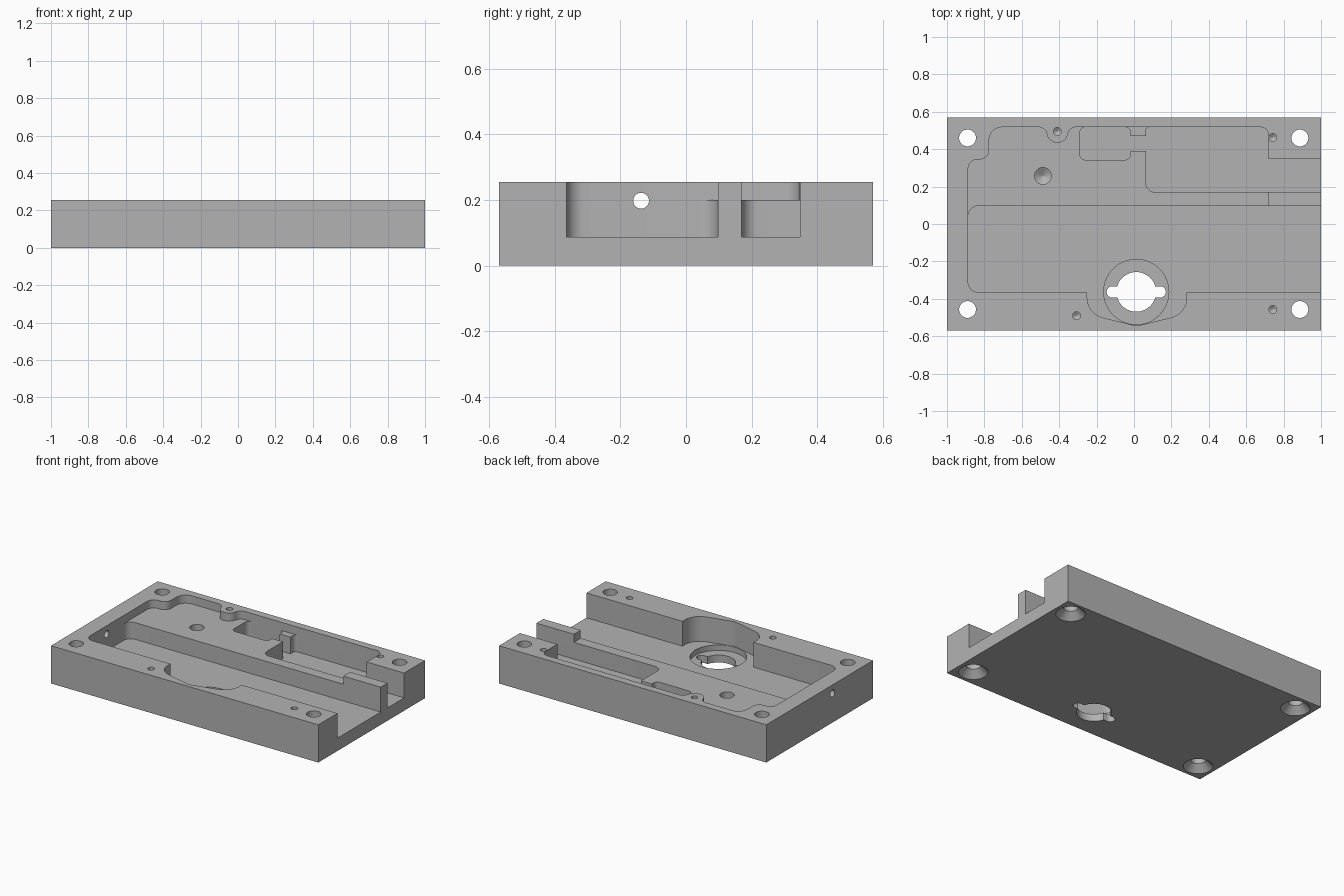
import bpy, bmesh, math
from mathutils import Vector, Matrix

if "Cube" in bpy.data.objects:
    bpy.data.objects.remove(bpy.data.objects["Cube"])

TOP, SHELF, FLOOR, OVER = 0.255, 0.2, 0.087, 0.4

metal = bpy.data.materials.new("plain_grey")
metal.use_nodes = True
grey = (0.45, 0.45, 0.45, 1)
metal.diffuse_color = grey
metal.node_tree.nodes["Principled BSDF"].inputs["Base Color"].default_value = grey


def add_object(name, bm):
    bmesh.ops.recalc_face_normals(bm, faces=bm.faces)
    mesh = bpy.data.meshes.new(name)
    bm.to_mesh(mesh)
    bm.free()
    mesh.materials.append(metal)
    obj = bpy.data.objects.new(name, mesh)
    bpy.context.collection.objects.link(obj)
    return obj


def rounded(corners, steps=8):
    """Turn (x, y, radius) corners into an outline with rounded corners."""
    out = []
    for i, (x, y, r) in enumerate(corners):
        p = Vector((x, y))
        if r == 0:
            out.append(p)
            continue
        a = (Vector(corners[i - 1][:2]) - p).normalized()
        b = (Vector(corners[(i + 1) % len(corners)][:2]) - p).normalized()
        half = a.angle(b) / 2
        centre = p + (a + b).normalized() * (r / math.sin(half))
        start = p + a * (r / math.tan(half)) - centre
        end = p + b * (r / math.tan(half)) - centre
        turn = start.angle_signed(end)
        for k in range(steps + 1):
            out.append(centre + Matrix.Rotation(-turn * k / steps, 2) @ start)
    return out


def prism(name, corners, z0, z1):
    bm = bmesh.new()
    face = bm.faces.new([bm.verts.new((p.x, p.y, z0)) for p in rounded(corners)])
    top = bmesh.ops.extrude_face_region(bm, geom=[face])["geom"]
    moved = [v for v in top if isinstance(v, bmesh.types.BMVert)]
    bmesh.ops.translate(bm, verts=moved, vec=(0, 0, z1 - z0))
    return add_object(name, bm)


def box(name, x0, x1, y0, y1, z0, z1, r=0):
    return prism(name, [(x0, y0, r), (x1, y0, r), (x1, y1, r), (x0, y1, r)], z0, z1)


def turned(name, x, y, profile, sides=40):
    """Closed solid of revolution from (radius, height) pairs."""
    bm = bmesh.new()
    rings = [[bm.verts.new((x + r * math.cos(math.tau * i / sides),
                            y + r * math.sin(math.tau * i / sides), z))
              for i in range(sides)] for r, z in profile]
    for low, high in zip(rings, rings[1:]):
        for i in range(sides):
            j = (i + 1) % sides
            bm.faces.new((low[i], low[j], high[j], high[i]))
    bm.faces.new(rings[0][::-1])
    bm.faces.new(rings[-1])
    return add_object(name, bm)


def drill(name, x, y, r, tip, surface):
    """Blind drilled hole with a conical end."""
    return turned(name, x, y, [(0.002, tip), (r, tip + r * 0.6), (r, surface + 0.1)], 24)


# Solid plate
plate = box("base_plate", -1, 1, -0.57, 0.57, 0, TOP)
cutters = []

# Shallow shelf, with a scalloped rear wall around one screw hole
cutters.append(prism("shelf_cut", [
    (-0.887, -0.2, 0), (0.72, -0.2, 0), (0.72, 0.518, 0.045),
    (-0.345, 0.518, 0.045), (-0.365, 0.435, 0.054), (-0.455, 0.435, 0.054),
    (-0.475, 0.518, 0.045), (-0.775, 0.518, 0.07), (-0.775, 0.345, 0.05),
    (-0.887, 0.345, 0.05)], SHELF, OVER))

# Long channel, open on the side
cutters.append(prism("channel_cut", [
    (-0.887, -0.365, 0.055), (1.1, -0.365, 0), (1.1, 0.097, 0),
    (-0.887, 0.097, 0.055)], FLOOR, OVER))

# Lobe of the channel around the keyhole
cutters.append(prism("lobe_cut", [
    (-0.25, -0.2, 0), (-0.25, -0.48, 0.11), (0.015, -0.545, 0.1),
    (0.282, -0.48, 0.11), (0.282, -0.2, 0)], FLOOR, OVER))

# Rear pockets and the slot joining them
cutters.append(prism("rear_pocket_cut", [
    (0.063, 0.17, 0.05), (1.1, 0.17, 0), (1.1, 0.347, 0), (0.72, 0.347, 0),
    (0.72, 0.518, 0.045), (0.063, 0.518, 0.02)], FLOOR, OVER))
cutters.append(box("small_pocket_cut", -0.29, -0.018, 0.343, 0.518, FLOOR, OVER, 0.03))
cutters.append(box("slot_cut", -0.1, 0.15, 0.39, 0.47, FLOOR, OVER))

# Keyhole with its round seat
KX, KY = 0.012, -0.363
cutters.append(turned("seat_cut", KX, KY, [(0.174, 0.05), (0.174, 0.15)], 64))
cutters.append(turned("keyhole_cut", KX, KY, [(0.106, -0.1), (0.106, 0.15)], 48))
cutters.append(box("key_slot_cut", KX - 0.158, KX + 0.158, KY - 0.03, KY + 0.03,
                   -0.1, 0.15, 0.0295))

# Corner screw holes, countersunk underneath
for x in (-0.89, 0.887):
    for y in (-0.457, 0.46):
        cutters.append(turned("corner_hole_cut", x, y, [
            (0.1, -0.01), (0.045, 0.045), (0.045, OVER)]))

# Blind holes
for x, y in ((-0.41, 0.495), (0.742, 0.462), (0.742, -0.457), (-0.307, -0.49)):
    cutters.append(drill("small_hole_cut", x, y, 0.021, 0.1, TOP))
cutters.append(drill("shelf_hole_cut", -0.487, 0.257, 0.045, 0.1, SHELF))

# Sideways hole through the end wall
side_hole = turned("side_hole_cut", 0, 0, [(0.024, -0.1), (0.024, 0.2)], 24)
side_hole.data.transform(Matrix.Translation((-1, -0.137, 0.198))
                         @ Matrix.Rotation(math.pi / 2, 4, 'Y'))
cutters.append(side_hole)

# Cut everything out of the plate
for cutter in cutters:
    cutter.hide_render = True
    mod = plate.modifiers.new(cutter.name, 'BOOLEAN')
    mod.operation = 'DIFFERENCE'
    mod.solver = 'EXACT'
    mod.object = cutter
bpy.context.view_layer.update()
result = bpy.data.meshes.new_from_object(
    plate.evaluated_get(bpy.context.evaluated_depsgraph_get()))
plate.modifiers.clear()
plate.data = result
for cutter in cutters:
    bpy.data.objects.remove(cutter)

# Smooth the round walls, keep the edges sharp
bpy.context.view_layer.objects.active = plate
plate.select_set(True)
bpy.ops.object.shade_smooth_by_angle(angle=math.radians(30))
